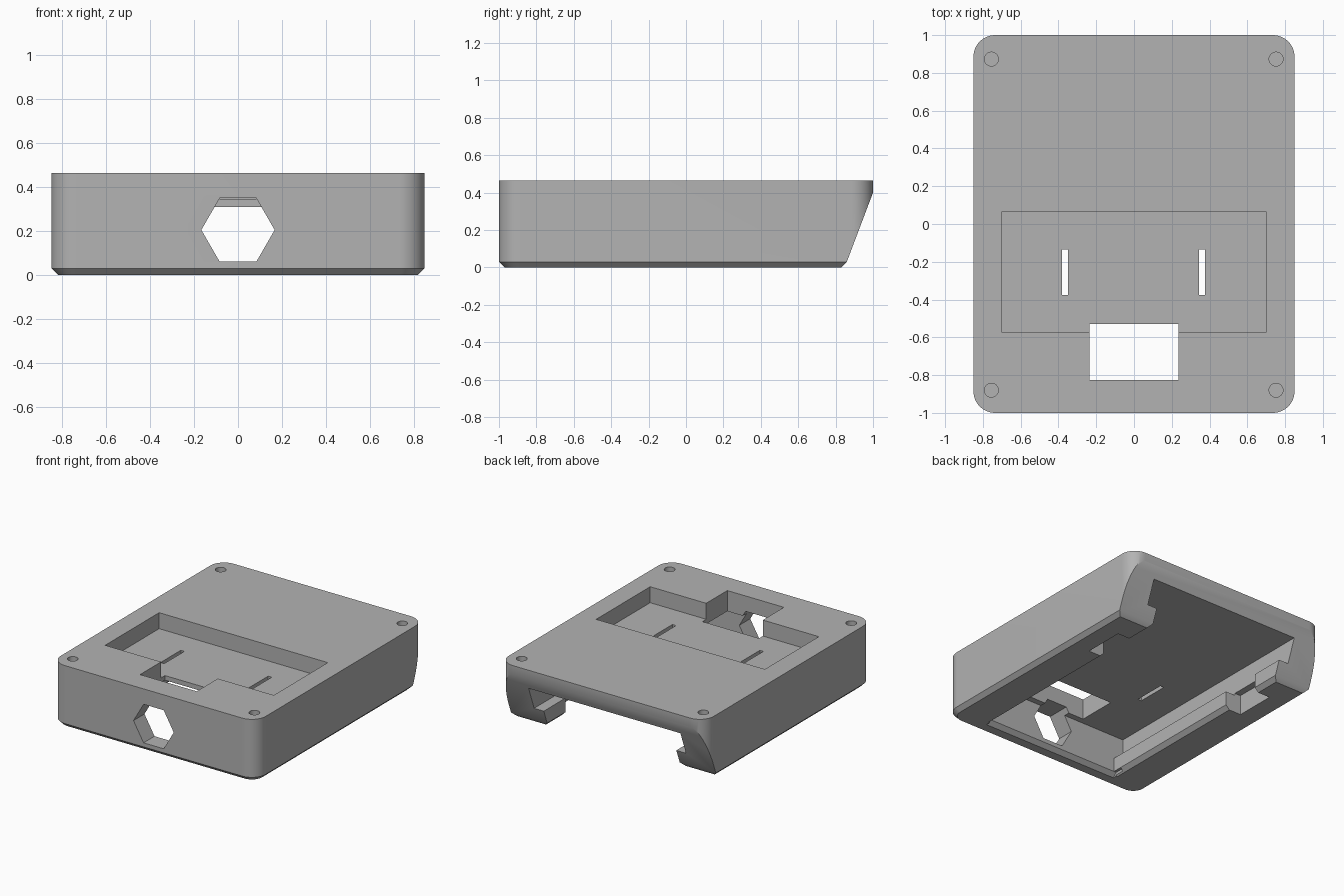
import bpy, bmesh
from math import cos, sin, pi, radians
from mathutils import Vector

old = bpy.data.objects.get("Cube")
if old:
    bpy.data.objects.remove(old, do_unlink=True)

grey = bpy.data.materials.new("plain grey")
grey.use_nodes = True
colour = (0.45, 0.45, 0.45, 1)
grey.diffuse_color = colour
grey.node_tree.nodes["Principled BSDF"].inputs["Base Color"].default_value = colour

W, L, H = 0.85, 1.0, 0.465      # half width, half length, height
CH = 0.03                       # bottom chamfer


def make_object(name, bm):
    bmesh.ops.recalc_face_normals(bm, faces=bm.faces)
    mesh = bpy.data.meshes.new(name)
    bm.to_mesh(mesh)
    bm.free()
    mesh.materials.append(grey)
    ob = bpy.data.objects.new(name, mesh)
    bpy.context.collection.objects.link(ob)
    return ob


def loft(bm, rings):
    """Closed solid through rings with equal point counts."""
    rings = [[bm.verts.new(p) for p in ring] for ring in rings]
    for lo, hi in zip(rings, rings[1:]):
        n = len(lo)
        for i in range(n):
            j = (i + 1) % n
            bm.faces.new((lo[i], lo[j], hi[j], hi[i]))
    bm.faces.new(rings[0])
    bm.faces.new(rings[-1])


def rounded(hx, hy, r, z, steps=12):
    pts = []
    for k, (sx, sy) in enumerate(((1, 1), (-1, 1), (-1, -1), (1, -1))):
        for i in range(steps + 1):
            a = (k + i / steps) * pi / 2
            pts.append((sx * (hx - r) + r * cos(a), sy * (hy - r) + r * sin(a), z))
    return pts


# Body with chamfered base
bm = bmesh.new()
R = 0.115
loft(bm, [rounded(W - CH, L - CH, R - CH, 0), rounded(W, L, R, CH), rounded(W, L, R, H)])
bmesh.ops.recalc_face_normals(bm, faces=bm.faces)

# Sloping back and its own base chamfer
for point, normal in (((0, 0.86, CH), (0, 0.37, -0.14)), ((0, 0.86, CH), (0, 1, -1))):
    cut = bmesh.ops.bisect_plane(bm, geom=bm.verts[:] + bm.edges[:] + bm.faces[:],
                                 plane_co=Vector(point), plane_no=Vector(normal).normalized(),
                                 dist=1e-5, clear_outer=True)
    rim = [e for e in bm.edges if e.is_boundary]
    bmesh.ops.contextual_create(bm, geom=rim)
body = make_object("case_body", bm)


def subtract(bm):
    cutter = make_object("cutter", bm)
    cutter.hide_render = True
    mod = body.modifiers.new("cut", "BOOLEAN")
    mod.operation, mod.solver, mod.object = "DIFFERENCE", "EXACT", cutter
    bpy.context.view_layer.objects.active = body
    bpy.ops.object.modifier_apply(modifier=mod.name)
    bpy.data.objects.remove(cutter, do_unlink=True)


def cut_prism(profile, axis, a, b):
    """Cut a profile in the plane across the axis, from a to b."""
    def place(p, t):
        q = list(p)
        q.insert(axis, t)
        return q
    bm = bmesh.new()
    loft(bm, [[place(p, t) for p in profile] for t in (a, b)])
    subtract(bm)


def cut_box(x0, x1, y0, y1, z0, z1):
    cut_prism([(x0, y0), (x1, y0), (x1, y1), (x0, y1)], 2, z0, z1)


# Sliding channel with lips, open below and at the back
half = [(0.59, -0.01), (0.55, CH), (0.55, 0.135), (0.63, 0.135), (0.63, 0.31)]
cut_prism(half + [(-x, z) for x, z in reversed(half)], 1, -0.87, 1.3)
cut_prism([(-0.91, -0.01), (-0.87, CH), (-0.8, CH), (-0.8, -0.01)], 0, -0.57, 0.57)

# Side notches through the lips
for s in (-1, 1):
    cut_box(min(s * 0.5, s * 0.68), max(s * 0.5, s * 0.68), 0.33, 0.64, -0.1, 0.15)

# Top recess, connector window and strap slots
cut_box(-0.7, 0.7, -0.575, 0.065, 0.345, 0.6)
cut_box(-0.235, 0.235, -0.825, -0.53, 0.2, 0.6)
for x in (-0.365, 0.36):
    cut_box(x - 0.015, x + 0.015, -0.375, -0.135, 0.2, 0.6)

# Hexagonal front opening
cut_prism([(0.167 * cos(i * pi / 3), 0.205 + 0.167 * sin(i * pi / 3)) for i in range(6)],
          1, -1.2, -0.75)

# Corner screw holes
for x in (-0.755, 0.752):
    for y in (-0.88, 0.873):
        cut_prism([(x + 0.037 * cos(i * pi / 12), y + 0.037 * sin(i * pi / 12))
                   for i in range(24)], 2, 0.3, 0.6)

# Smooth rounded corners, keep edges crisp
for ob in bpy.context.selected_objects:
    ob.select_set(False)
body.select_set(True)
bpy.context.view_layer.objects.active = body
bpy.ops.object.shade_smooth_by_angle(angle=radians(30))
